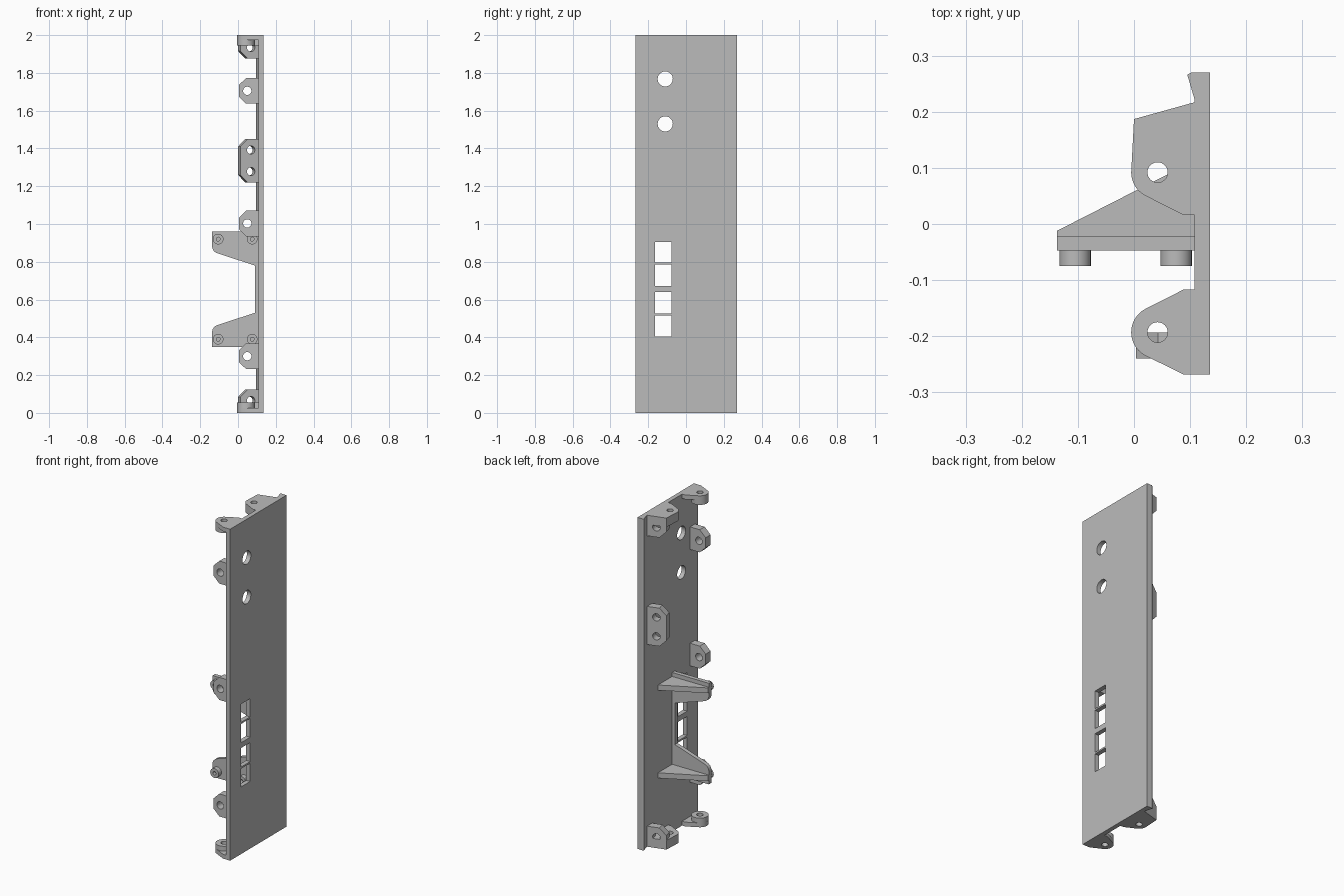
import bpy, math
from mathutils import Matrix

old = bpy.data.objects.get("Cube")
if old:
    bpy.data.objects.remove(old, do_unlink=True)

gray = bpy.data.materials.new("panel_gray")
gray.use_nodes = True
COLOR = (0.5, 0.5, 0.5, 1)
gray.diffuse_color = COLOR
gray.node_tree.nodes["Principled BSDF"].inputs["Base Color"].default_value = COLOR

# Drawing planes: profile (u, v) with extrusion along w
FLAT = Matrix.Identity(4)                                            # u=x, v=y, w=z
FRONT = Matrix(((1, 0, 0, 0), (0, 0, -1, 0), (0, 1, 0, 0), (0, 0, 0, 1)))  # u=x, v=z, w=-y
SIDE = Matrix(((0, 0, 1, 0), (1, 0, 0, 0), (0, 1, 0, 0), (0, 0, 0, 1)))    # u=y, v=z, w=x


def arc(cx, cy, r, a0=0, a1=360, n=32):
    steps = n if a1 - a0 == 360 else n + 1
    angles = [math.radians(a0 + (a1 - a0) * i / n) for i in range(steps)]
    return [(cx + r * math.cos(a), cy + r * math.sin(a)) for a in angles]


def rect(u0, u1, v0, v1):
    return [(u0, v0), (u1, v0), (u1, v1), (u0, v1)]


def extrude(name, loops, lo, hi, plane):
    """Extrude an outline with holes from w=lo to w=hi."""
    curve = bpy.data.curves.new(name, 'CURVE')
    curve.dimensions = '2D'
    curve.fill_mode = 'BOTH'
    curve.extrude = (hi - lo) / 2
    for pts in loops:
        spline = curve.splines.new('POLY')
        spline.points.add(len(pts) - 1)
        for p, (u, v) in zip(spline.points, pts):
            p.co = (u, v, 0, 1)
        spline.use_cyclic_u = True
    temp = bpy.data.objects.new(name, curve)
    bpy.context.collection.objects.link(temp)
    bpy.context.view_layer.update()
    mesh = bpy.data.meshes.new_from_object(
        temp.evaluated_get(bpy.context.evaluated_depsgraph_get()))
    bpy.data.objects.remove(temp, do_unlink=True)
    mesh.transform(plane @ Matrix.Translation((0, 0, (lo + hi) / 2)))
    mesh.materials.clear()
    mesh.materials.append(gray)
    obj = bpy.data.objects.new(name, mesh)
    bpy.context.collection.objects.link(obj)
    bpy.ops.object.select_all(action='DESELECT')
    obj.select_set(True)
    bpy.context.view_layer.objects.active = obj
    bpy.ops.object.shade_smooth_by_angle(angle=math.radians(30))
    return obj


INNER = 0.11   # slightly inside the panel, so parts join it

# Panel with two round holes and four windows
holes = [arc(-0.11, z, 0.04) for z in (1.53, 1.768)]
windows = [rect(-0.165, -0.077, a, b) for a, b in
           ((0.405, 0.515), (0.525, 0.64), (0.672, 0.785), (0.795, 0.905))]
extrude("panel", [rect(-0.268, 0.27, 0, 2)] + holes + windows, 0.108, 0.135, SIDE)

# Slanted lip along the rear edge
extrude("rear_lip", [[(INNER, 0.215), (INNER, 0.27), (0.102, 0.27), (0.095, 0.266)]],
        0, 2, FLAT)

# Corner tabs at both ends
HX, FY, RY = 0.042, -0.193, 0.092
front_web = ([(INNER, -0.268), (INNER, -0.117), (0.088, -0.117)]
             + arc(HX, FY, 0.047, 117, 243, 20) + [(0.088, -0.268)])
rear_tab = ([(INNER, 0.217), (0, 0.187)] + arc(HX, RY, 0.047, 180, 243, 12)
            + [(0.088, 0.016), (INNER, 0.016)])
for end, web, full in (("bottom", (0, 0.026), (0, 0.055)),
                       ("top", (1.974, 2), (1.945, 2))):
    extrude(end + "_front_tab", [front_web, arc(HX, FY, 0.018)], *web, FLAT)
    extrude(end + "_front_boss", [arc(HX, FY, 0.047), arc(HX, FY, 0.018)], *full, FLAT)
    extrude(end + "_rear_tab", [rear_tab, arc(HX, RY, 0.018)], *full, FLAT)

# Front screw lugs with chamfered corners
for i, z in enumerate((0.3, 1.003, 1.705)):
    lug = [(INNER, z - 0.068), (0.043, z - 0.068), (0.004, z - 0.03),
           (0.004, z + 0.03), (0.043, z + 0.068), (INNER, z + 0.068)]
    extrude(f"front_lug_{i + 1}", [lug, arc(0.049, z, 0.022)], 0.193, 0.24, FRONT)

# Slanted rear lugs, square to the lip
tilt = (Matrix.Translation((0, 0.187, 0))
        @ Matrix.Rotation(math.atan2(0.03, 0.108), 4, 'Z') @ FRONT)
for name, lo, hi, cut_lo, cut_hi, zs in (
        ("rear_lug_bottom", 0, 0.124, 0, 0.04, (0.065,)),
        ("rear_lug_middle", 1.22, 1.45, 0.04, 0.04, (1.278, 1.392)),
        ("rear_lug_top", 1.876, 2, 0.04, 0, (1.935,))):
    lug = [(0.112, lo), (cut_lo, lo), (0, lo + cut_lo),
           (0, hi - cut_hi), (cut_hi, hi), (0.112, hi)]
    lug = list(dict.fromkeys(lug))
    extrude(name, [lug] + [arc(0.058, z, 0.022) for z in zs], 0, 0.047, tilt)

# Mounting bracket: C-shaped plate, mirrored about its middle height
MID = 0.655
half = [(INNER, 0.305), (-0.137, 0.305)] + arc(-0.097, 0.228, 0.04, 180, 252, 10) \
    + [(0.09, 0.125)]
bracket = [(x, MID + z) for x, z in half] + [(x, MID - z) for x, z in reversed(half)]
extrude("bracket_plate", [bracket], 0.022, 0.047, FRONT)

# Bracket gussets and screw bosses
gusset = [(-0.137, -0.024), (INNER, -0.024), (INNER, 0.114), (-0.137, -0.012)]
for side, sign in (("upper", 1), ("lower", -1)):
    z = MID + sign * 0.265
    extrude(side + "_gusset", [gusset], z - 0.016, z + 0.016, FLAT)
    for place, x in (("outer", -0.105), ("inner", 0.075)):
        extrude(f"{side}_{place}_boss", [arc(x, z, 0.028), arc(x, z, 0.01)],
                0.046, 0.075, FRONT)
